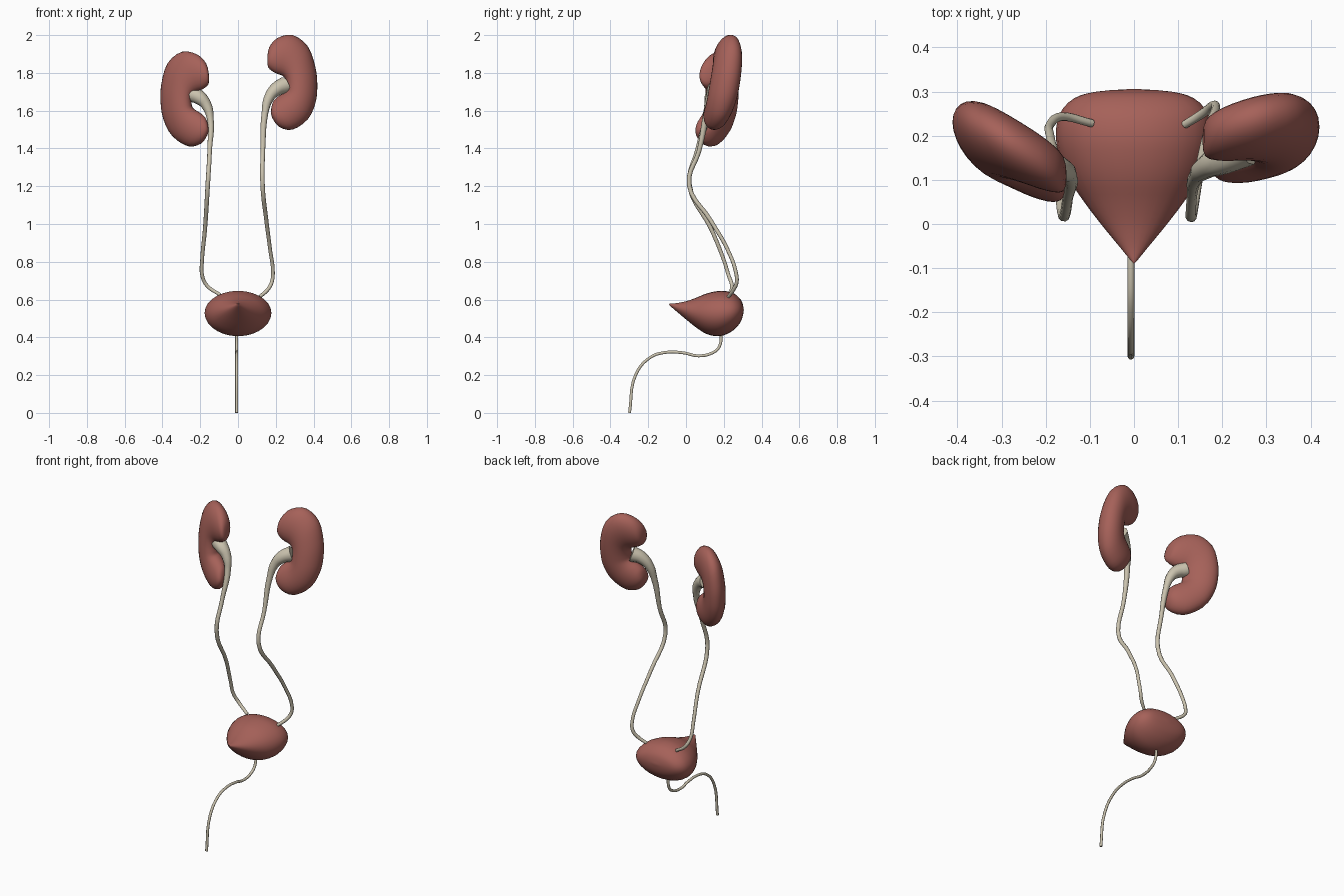
import bpy, bmesh, math
from mathutils import Vector

if "Cube" in bpy.data.objects:
    bpy.data.objects.remove(bpy.data.objects["Cube"])


def material(name, colour):
    m = bpy.data.materials.new(name)
    m.diffuse_color = colour
    m.use_nodes = True
    m.node_tree.nodes["Principled BSDF"].inputs["Base Color"].default_value = m.diffuse_color
    return m


flesh = material("flesh", (0.38, 0.12, 0.10, 1))
cream = material("cream", (0.60, 0.55, 0.43, 1))


def smooth(ob):
    bpy.ops.object.select_all(action='DESELECT')
    ob.select_set(True)
    bpy.context.view_layer.objects.active = ob
    bpy.ops.object.shade_smooth_by_angle(angle=math.radians(60))


def refine(rows, n):
    """Catmull-Rom interpolation between rows of numbers."""
    rows = [Vector(r) for r in rows]
    out = []
    for i in range(len(rows) - 1):
        p0, p1, p2 = rows[max(i - 1, 0)], rows[i], rows[i + 1]
        p3 = rows[min(i + 2, len(rows) - 1)]
        for k in range(n):
            t = k / n
            out.append(0.5 * (2 * p1 + (p2 - p0) * t + (2 * p0 - 5 * p1 + 4 * p2 - p3) * t * t
                              + (3 * p1 - p0 - 3 * p2 + p3) * t ** 3))
    return out + [rows[-1]]


def loft(name, rows, place, sides=28):
    """Skin elliptical sections; each row is edge point a (2D), edge point b (2D), half depth."""
    bm = bmesh.new()
    rings = []
    for au, av, bu, bv, d in refine(rows, 3):
        ring = []
        for k in range(sides):
            t = 2 * math.pi * k / sides
            c = 0.5 + 0.5 * math.cos(t)
            ring.append(bm.verts.new(place(bu + (au - bu) * c, bv + (av - bv) * c, d * math.sin(t))))
        rings.append(ring)
    for r, s in zip(rings, rings[1:]):
        for k in range(sides):
            j = (k + 1) % sides
            bm.faces.new((r[k], r[j], s[j], s[k]))
    bmesh.ops.remove_doubles(bm, verts=bm.verts, dist=0.0004)
    bmesh.ops.recalc_face_normals(bm, faces=bm.faces)
    me = bpy.data.meshes.new(name)
    bm.to_mesh(me)
    bm.free()
    ob = bpy.data.objects.new(name, me)
    bpy.context.collection.objects.link(ob)
    me.materials.append(flesh)
    smooth(ob)


def tube(name, points):
    """Round tube through (x, y, z, radius) points."""
    cu = bpy.data.curves.new(name, 'CURVE')
    cu.dimensions = '3D'
    cu.bevel_depth = 1
    cu.bevel_resolution = 3
    cu.resolution_u = 5
    cu.use_fill_caps = True
    sp = cu.splines.new('BEZIER')
    sp.bezier_points.add(len(points) - 1)
    for bp, (x, y, z, r) in zip(sp.bezier_points, points):
        bp.co = (x, y, z)
        bp.radius = r
        bp.handle_left_type = bp.handle_right_type = 'AUTO'
    ob = bpy.data.objects.new(name, cu)
    bpy.context.collection.objects.link(ob)
    cu.materials.append(cream)
    bpy.ops.object.select_all(action='DESELECT')
    ob.select_set(True)
    bpy.context.view_layer.objects.active = ob
    bpy.ops.object.convert(target='MESH')
    smooth(bpy.context.object)


# Kidneys: sections swept around the notch (outer x,z / inner x,z / half depth)
kidney = [
    (.155, 1.875, .155, 1.875, 0), (.165, 1.935, .160, 1.83, .040),
    (.21, 1.985, .192, 1.802, .058), (.29, 2.0, .235, 1.785, .068),
    (.37, 1.94, .252, 1.765, .074), (.41, 1.83, .256, 1.745, .077),
    (.42, 1.73, .256, 1.725, .078), (.41, 1.64, .252, 1.705, .077),
    (.37, 1.555, .235, 1.69, .073), (.29, 1.50, .208, 1.672, .067),
    (.22, 1.513, .187, 1.65, .055), (.182, 1.56, .177, 1.618, .034),
    (.175, 1.59, .175, 1.59, 0)]
loft("kidney_a", kidney,
     lambda x, z, d: (x, .195 + .17 * (z - 1.75) + .2 * (x - .28) + d, z))
loft("kidney_b", kidney,
     lambda x, z, d: (-x - .06 * (z - 1.9), .16 + .1 * (z - 1.75) + .5 * (x - .28) + d, z - .088))

# Bladder: pear swept from the front tip to the back (y,low z / y,high z / half width)
profile = [
    (-.09, .577, .577, 0), (-.083, .566, .579, .007), (-.05, .537, .581, .034),
    (0, .495, .591, .075), (.05, .455, .608, .113), (.10, .422, .629, .146),
    (.15, .407, .642, .168), (.20, .411, .646, .177), (.25, .437, .634, .168),
    (.285, .475, .606, .135), (.30, .51, .577, .083), (.306, .545, .545, 0)]
loft("bladder", [(y, lo, y, hi, w) for y, lo, hi, w in profile],
     lambda y, z, d: (d, y, z))

# Ureters: funnel at the kidney narrowing to a thin tube
tube("ureter_a", [
    (.25, .175, 1.735, .046), (.205, .15, 1.715, .037), (.165, .13, 1.67, .027),
    (.143, .11, 1.59, .018), (.132, .07, 1.39, .012), (.13, .016, 1.21, .012),
    (.15, .13, 1.02, .011), (.17, .22, .865, .010), (.185, .265, .74, .010),
    (.178, .268, .69, .010), (.155, .25, .65, .010), (.115, .225, .615, .009)])
tube("ureter_b", [
    (-.25, .155, 1.69, .044), (-.205, .135, 1.67, .038), (-.168, .125, 1.63, .028),
    (-.147, .11, 1.56, .018), (-.150, .06, 1.39, .012), (-.16, .018, 1.21, .012),
    (-.175, .135, .97, .011), (-.19, .20, .81, .010), (-.19, .225, .73, .010),
    (-.165, .243, .675, .010), (-.095, .228, .625, .009)])

# Urethra: thin outlet curving forward and down
tube("urethra", [
    (-.007, y, z, .008) for y, z in
    [(.188, .43), (.176, .35), (.14, .318), (.065, .302), (-.015, .318),
     (-.11, .32), (-.19, .293), (-.265, .205), (-.299, 0)]])
